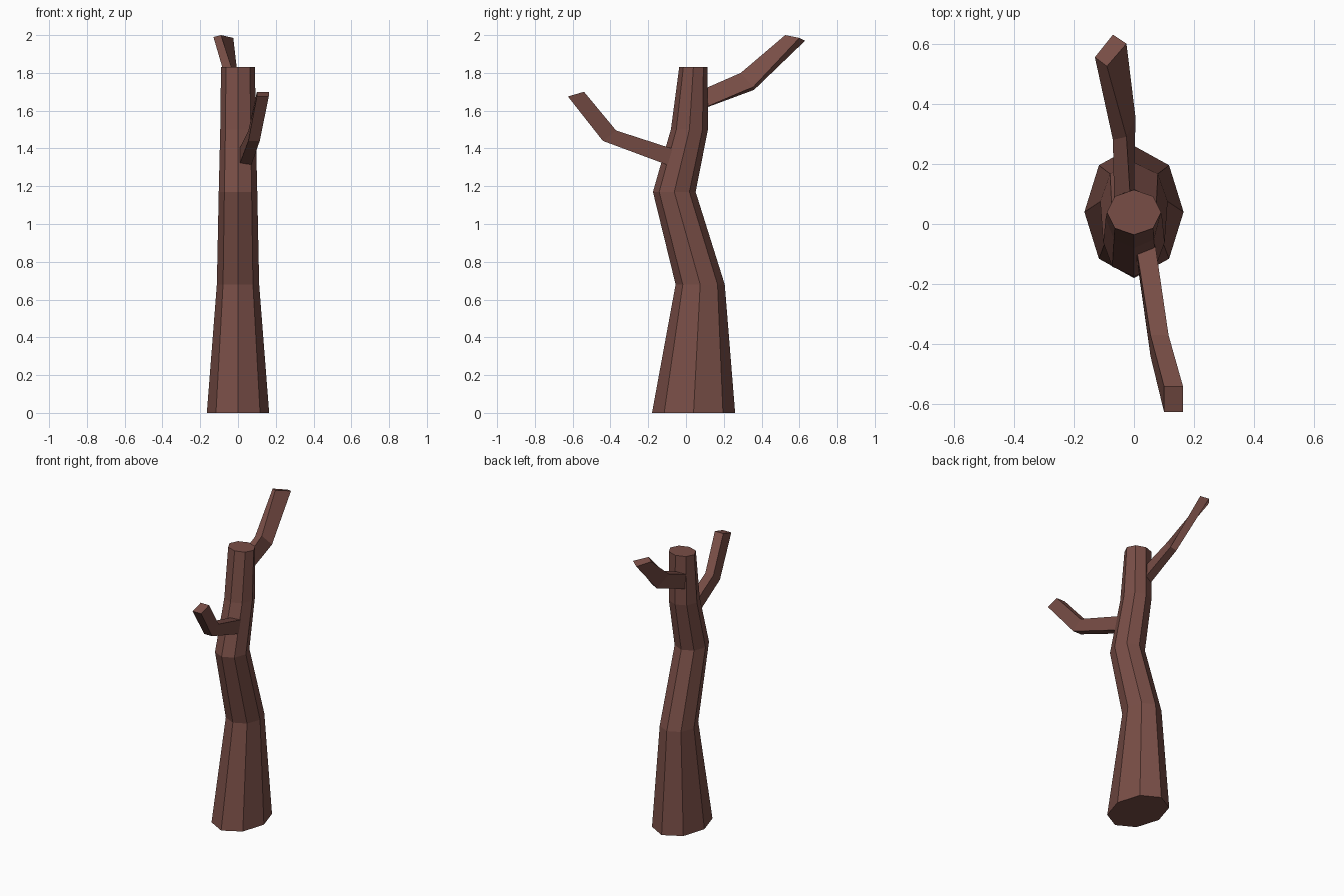
import bpy, bmesh
from math import cos, sin, pi

cube = bpy.data.objects.get("Cube")
if cube:
    bpy.data.objects.remove(cube)

bark = bpy.data.materials.new("brown bark")
bark.use_nodes = True
colour = (0.19, 0.076, 0.062, 1)
bark.diffuse_color = colour
bark.node_tree.nodes["Principled BSDF"].inputs["Base Color"].default_value = colour


def loft(name, rings):
    """Skin a list of equal-length point rings and cap both ends."""
    bm = bmesh.new()
    loops = [[bm.verts.new(p) for p in ring] for ring in rings]
    n = len(loops[0])
    for low, high in zip(loops, loops[1:]):
        for i in range(n):
            j = (i + 1) % n
            bm.faces.new((low[i], low[j], high[j], high[i]))
    bm.faces.new(loops[0][::-1])
    bm.faces.new(loops[-1])
    bmesh.ops.recalc_face_normals(bm, faces=bm.faces)
    mesh = bpy.data.meshes.new(name)
    bm.to_mesh(mesh)
    bm.free()
    mesh.materials.append(bark)
    obj = bpy.data.objects.new(name, mesh)
    bpy.context.collection.objects.link(obj)
    return obj


def octagon(z, cy, rx, ry):
    return [(rx * cos(k * pi / 4), cy + ry * sin(k * pi / 4), z) for k in range(8)]


def section(x0, x1, low, high):
    """Square branch section from its lower and upper (y, z) edges."""
    return [(x0, *low), (x1, *low), (x1, *high), (x0, *high)]


# Bent, tapering eight-sided trunk
loft("trunk", [
    octagon(0, 0.04, 0.165, 0.22),
    octagon(0.68, 0.075, 0.112, 0.13),
    octagon(1.17, -0.062, 0.102, 0.113),
    octagon(1.50, 0.018, 0.094, 0.098),
    octagon(1.83, 0.039, 0.09, 0.075),
])

# Front branch, kinked upwards
loft("front_branch", [
    section(0.0, 0.065, (-0.05, 1.295), (-0.03, 1.385)),
    section(0.055, 0.115, (-0.44, 1.44), (-0.37, 1.495)),
    section(0.10, 0.163, (-0.625, 1.675), (-0.54, 1.70)),
])

# Back branch, twisting towards its tip
loft("back_branch", [
    [(-0.01, 0.05, 1.695), (-0.065, 0.05, 1.695), (-0.06, 0.05, 1.595), (0.0, 0.05, 1.595)],
    [(-0.025, 0.29, 1.80), (-0.07, 0.28, 1.785), (-0.035, 0.36, 1.71), (0.005, 0.355, 1.725)],
    [(-0.09, 0.525, 2.0), (-0.13, 0.555, 1.99), (-0.07, 0.63, 1.97), (-0.025, 0.60, 1.985)],
])
